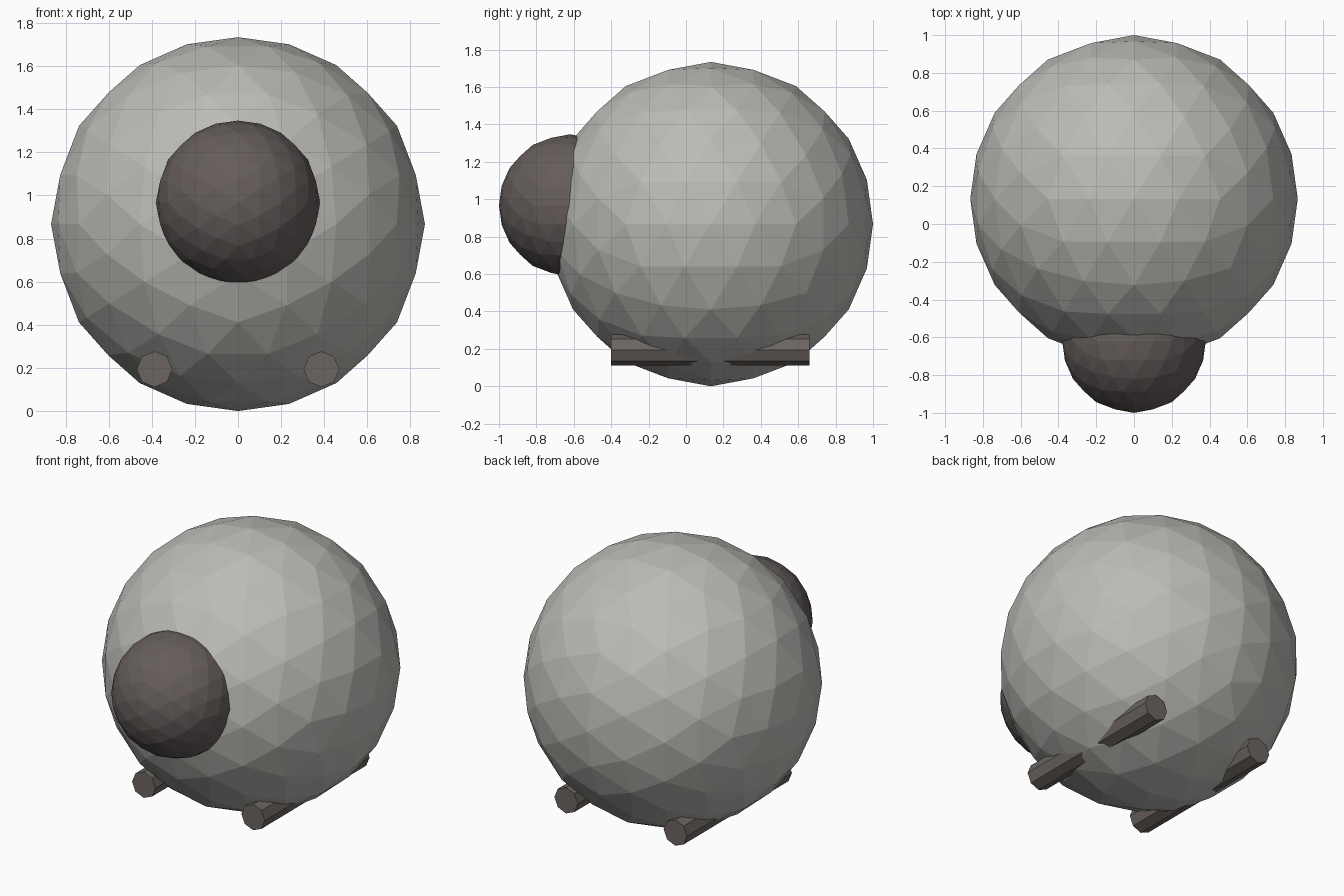
import bpy, bmesh, math
from mathutils import Matrix, Vector

if "Cube" in bpy.data.objects:
    bpy.data.objects.remove(bpy.data.objects["Cube"])


def material(name, rgb):
    m = bpy.data.materials.new(name)
    m.diffuse_color = (*rgb, 1)
    m.use_nodes = True
    m.node_tree.nodes["Principled BSDF"].inputs["Base Color"].default_value = m.diffuse_color
    return m


def add_object(name, bm, mat, location):
    mesh = bpy.data.meshes.new(name)
    bm.to_mesh(mesh)
    bm.free()
    obj = bpy.data.objects.new(name, mesh)
    obj.location = location
    mesh.materials.append(mat)
    bpy.context.collection.objects.link(obj)
    return obj


def split_ball(radius, levels=2):
    """Low-poly ball: axis-aligned icosahedron, split and pushed out to the sphere."""
    bm = bmesh.new()
    phi = (1 + math.sqrt(5)) / 2
    for a in (-1, 1):
        for b in (-phi, phi):
            for co in ((a, 0, b), (b, a, 0), (0, b, a)):
                bm.verts.new(Vector(co).normalized())
    bmesh.ops.convex_hull(bm, input=bm.verts[:])
    for _ in range(levels):
        bmesh.ops.subdivide_edges(bm, edges=bm.edges[:], cuts=1, use_grid_fill=True)
        for v in bm.verts:
            v.co.normalize()
    bmesh.ops.scale(bm, vec=(radius,) * 3, verts=bm.verts[:])
    bmesh.ops.recalc_face_normals(bm, faces=bm.faces[:])
    return bm


wool = material("wool", (0.50, 0.50, 0.47))
dark = material("dark_face", (0.13, 0.11, 0.105))
brown = material("leg_brown", (0.15, 0.13, 0.12))

# Round body and head
add_object("body", split_ball(0.867), wool, (0, 0.133, 0.87))
add_object("head", split_ball(0.38), dark, (0, -0.62, 0.97))

# Eight-sided legs lying front to back, partly sunk into the body
for side, x in (("left", -0.387), ("right", 0.387)):
    bm = bmesh.new()
    turn = Matrix.Rotation(math.pi / 2, 4, 'X')
    bmesh.ops.create_cone(bm, cap_ends=True, segments=8, radius1=0.083,
                          radius2=0.083, depth=1.06, matrix=turn)
    add_object(side + "_legs", bm, brown, (x, 0.13, 0.197))

# Stand the model exactly on the ground
bpy.context.view_layer.update()
low = min((o.matrix_world @ v.co).z for o in bpy.data.objects for v in o.data.vertices)
for o in bpy.data.objects:
    o.location.z -= low
